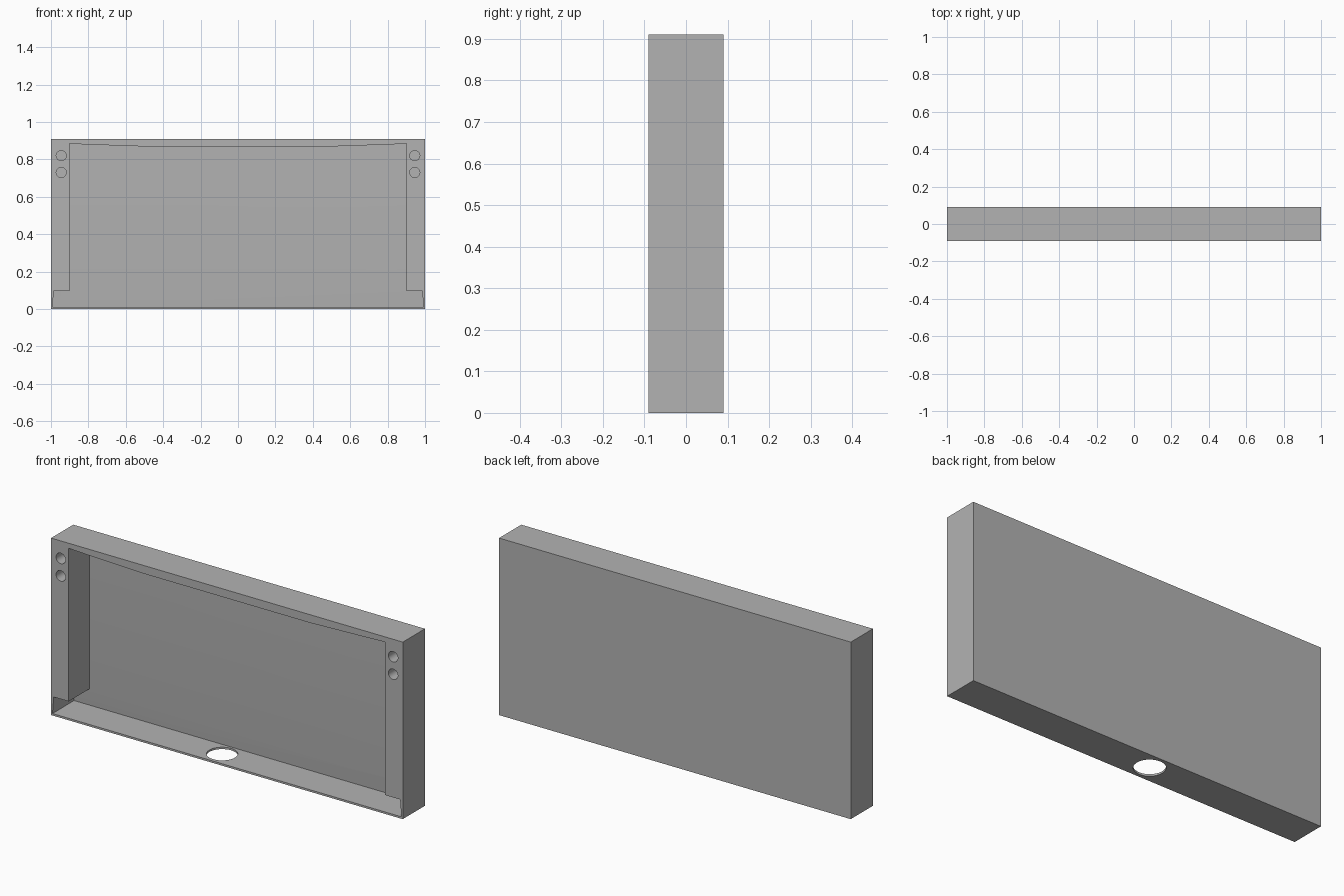
import bpy, bmesh, math

if "Cube" in bpy.data.objects:
    bpy.data.objects.remove(bpy.data.objects["Cube"])

grey = bpy.data.materials.new("plain_grey")
grey.diffuse_color = (0.45, 0.45, 0.45, 1)
grey.use_nodes = True
grey.node_tree.nodes["Principled BSDF"].inputs["Base Color"].default_value = grey.diffuse_color

W, D, H = 1.0, 0.09, 0.91          # half width, half depth, height


def to_object(name, bm):
    bmesh.ops.recalc_face_normals(bm, faces=bm.faces)
    me = bpy.data.meshes.new(name)
    bm.to_mesh(me)
    bm.free()
    me.materials.append(grey)
    ob = bpy.data.objects.new(name, me)
    bpy.context.collection.objects.link(ob)
    return ob


def prism(name, profile, y0, back):
    """Front profile (x, z) extruded from y0 to the depth back(z)."""
    bm = bmesh.new()
    front = [bm.verts.new((x, y0, z)) for x, z in profile]
    rear = [bm.verts.new((x, back(z), z)) for x, z in profile]
    bm.faces.new(front)
    bm.faces.new(rear[::-1])
    n = len(profile)
    for i in range(n):
        j = (i + 1) % n
        bm.faces.new((front[i], rear[i], rear[j], front[j]))
    return to_object(name, bm)


def cylinder(name, center, radius, length, axis, sides):
    bm = bmesh.new()
    bmesh.ops.create_cone(bm, cap_ends=True, segments=sides,
                          radius1=radius, radius2=radius, depth=length)
    ob = to_object(name, bm)
    ob.location = center
    if axis == 'Y':
        ob.rotation_euler.x = math.pi / 2
    return ob


def mirrored(half):
    return half + [(-x, z) for x, z in reversed(half)]


# outer block
housing = prism("housing", mirrored([(W, 0), (W, H)]), -D, lambda z: D)

cutters = [
    # main recess, with a slightly bowed top edge
    prism("recess_cutter",
          mirrored([(0.9, 0.05), (0.9, 0.884), (0.82, 0.88), (0.47, 0.868)]),
          -0.2, lambda z: 0.08),
    # wide slot along the bottom, its back wall leaning slightly
    prism("bottom_slot_cutter", mirrored([(0.992, 0.01), (0.985, 0.097)]),
          -0.2, lambda z: 0.08 if z > 0.05 else 0.085),
    # round opening through the floor
    cylinder("floor_hole_cutter", (-0.09, 0, 0), 0.073, 0.1, 'Z', 48),
]
# blind screw holes in the front of both side posts
for side in (-1, 1):
    for z in (0.82, 0.73):
        cutters.append(cylinder("screw_hole_cutter", (side * 0.945, -D, z),
                                0.027, 0.2, 'Y', 32))

for c in cutters:
    c.hide_render = True
    mod = housing.modifiers.new(c.name, 'BOOLEAN')
    mod.operation = 'DIFFERENCE'
    mod.solver = 'EXACT'
    mod.object = c

# bake the cuts and drop the cutters
bpy.context.view_layer.update()
deps = bpy.context.evaluated_depsgraph_get()
baked = bpy.data.meshes.new_from_object(housing.evaluated_get(deps))
housing.modifiers.clear()
housing.data = baked
for c in cutters:
    bpy.data.objects.remove(c)

# smooth hole walls, sharp edges elsewhere
bpy.context.view_layer.objects.active = housing
housing.select_set(True)
bpy.ops.object.shade_smooth_by_angle(angle=math.radians(30))
